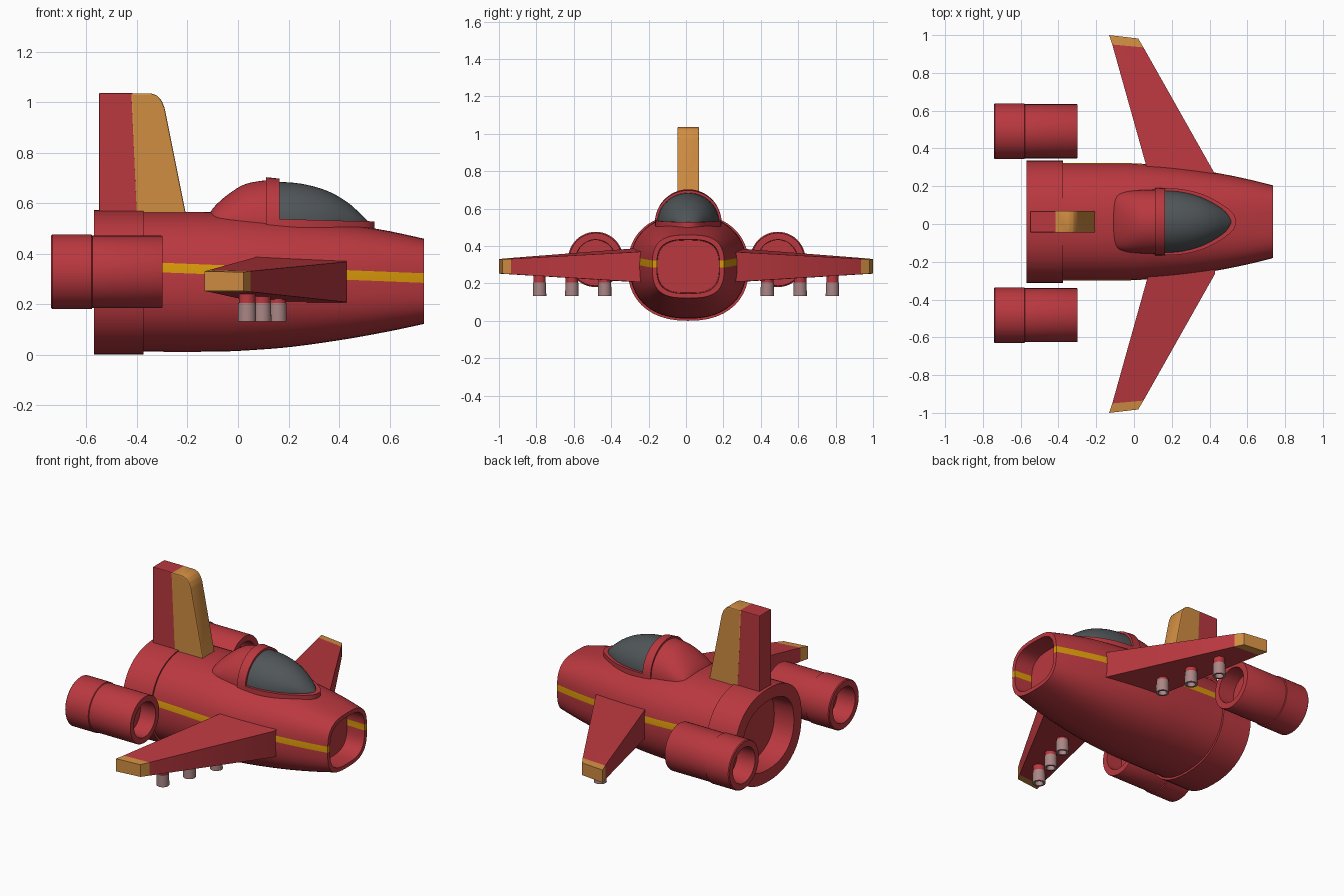
import bpy, bmesh, math

if "Cube" in bpy.data.objects:
    bpy.data.objects.remove(bpy.data.objects["Cube"])

C = 0.012  # the fuselage, canopy and fin sit slightly off the y axis


def material(name, rgb):
    m = bpy.data.materials.new(name)
    m.diffuse_color = (*rgb, 1)
    m.use_nodes = True
    m.node_tree.nodes["Principled BSDF"].inputs["Base Color"].default_value = m.diffuse_color
    return m


RED = material("red paint", (0.49, 0.040, 0.050))
GOLD = material("gold paint", (0.64, 0.27, 0.055))
STRIPE = material("stripe yellow", (0.70, 0.32, 0.003))
GLASS = material("dark glass", (0.080, 0.092, 0.098))
STEEL = material("dusty grey", (0.40, 0.235, 0.235))


def finish(name, bm, mats, angle=35):
    """Turn a bmesh into an object, smooth except over sharp edges."""
    bmesh.ops.recalc_face_normals(bm, faces=bm.faces)
    for f in bm.faces:
        f.smooth = True
    for e in bm.edges:
        e.smooth = e.calc_face_angle(0) < math.radians(angle)
    me = bpy.data.meshes.new(name)
    bm.to_mesh(me)
    bm.free()
    for m in mats:
        me.materials.append(m)
    ob = bpy.data.objects.new(name, me)
    bpy.context.collection.objects.link(ob)
    return ob


def loft(name, rings, mats, rule=None):
    """Skin closed rings, cap both ends; rule(ring, column) gives the material."""
    bm = bmesh.new()
    vs = [[bm.verts.new(p) for p in r] for r in rings]
    n = len(vs[0])
    for i in range(len(vs) - 1):
        for j in range(n):
            k = (j + 1) % n
            f = bm.faces.new((vs[i][j], vs[i][k], vs[i + 1][k], vs[i + 1][j]))
            f.material_index = rule(i, j) if rule else 0
    bm.faces.new(vs[0][::-1])
    cap = bm.faces.new(vs[-1])
    cap.material_index = rule(len(vs) - 2, 0) if rule else 0
    return finish(name, bm, mats)


def lathe(name, profile, centre, axis, mat, n=40):
    """Revolve (radius, position) pairs about an x or z axis."""
    x, y, z = centre
    rings = []
    for r, t in profile:
        ring = []
        for j in range(n):
            a = 2 * math.pi * j / n
            c, s = r * math.cos(a), r * math.sin(a)
            ring.append((t, y + c, z + s) if axis == 'x' else (x + c, y + s, t))
        rings.append(ring)
    return loft(name, rings, [mat])


def spline(pts, steps):
    """Catmull-Rom through station tuples."""
    out = []
    for i in range(len(pts) - 1):
        p0, p1, p2, p3 = pts[max(i - 1, 0)], pts[i], pts[i + 1], pts[min(i + 2, len(pts) - 1)]
        for s in range(steps):
            t = s / steps
            out.append(tuple(0.5 * (2 * b + (c - a) * t + (2 * a - 5 * b + 4 * c - d) * t * t
                                    + (3 * b - a - 3 * c + d) * t ** 3)
                             for a, b, c, d in zip(p0, p1, p2, p3)))
    return out + [pts[-1]]


SEG = 12  # columns above and below the stripe on each side


def hull_ring(x, half, zlo, zhi, n):
    """Superellipse section with one column per side following the stripe."""
    zc, b = (zlo + zhi) / 2, (zhi - zlo) / 2

    def angle(z):
        v = max(-1, min(1, (z - zc) / b))
        return math.asin(math.copysign(abs(v) ** (n / 2), v))
    mid = 0.345 - 0.04 * (max(x, -0.3) + 0.3)
    lo, hi = angle(mid - 0.019), angle(mid + 0.019)
    q = math.pi / 2
    angs = [-q + (lo + q) * i / SEG for i in range(SEG + 1)]
    angs += [hi + (q - hi) * i / SEG for i in range(SEG + 1)]
    side = [(half * max(math.cos(a), 0) ** (2 / n),
             zc + b * math.copysign(abs(math.sin(a)) ** (2 / n), a)) for a in angs]
    pts = [(x, C + y, z) for y, z in side]
    return pts + [(x, C - y, z) for y, z in side[-2:0:-1]]


def shrink(st, x, d):
    return (x, st[1] - d, st[2] + d, st[3] - d, st[4])


# Fuselage with open nose; stripe painted by column
stations = spline([(-0.40, 0.312, 0.012, 0.565, 2.3), (-0.1, 0.312, 0.012, 0.565, 2.3),
                   (0.05, 0.307, 0.018, 0.556, 2.35), (0.22, 0.292, 0.032, 0.54, 2.4),
                   (0.43, 0.26, 0.062, 0.517, 2.6), (0.6, 0.226, 0.093, 0.489, 2.8),
                   (0.737, 0.192, 0.122, 0.459, 3.0)], 4)
nose = stations[-1]
stations += [shrink(nose, 0.737, 0.024), shrink(nose, 0.62, 0.028)]
loft("fuselage", [hull_ring(*s) for s in stations], [RED, STRIPE],
     lambda i, j: 1 if j in (SEG, 3 * SEG + 1) else 0)

# Rear collar with recessed exhaust
back = (-0.57, 0.324, 0.0, 0.572, 2.3)
collar = [(-0.375, *back[1:]), back, shrink(back, -0.57, 0.075), shrink(back, -0.44, 0.08)]
loft("rear_collar", [hull_ring(*s) for s in collar], [RED])


def dome_ring(x, half, top, z0=0.525, zb=0.46, n=24):
    """Half-ellipse arch standing on a short vertical skirt."""
    arch = [(x, C + half * math.cos(math.pi * i / n),
             z0 + (top - z0) * math.sin(math.pi * i / n)) for i in range(n + 1)]
    return arch + [(x, C - half, zb), (x, C + half, zb)]


# Canopy: rear fairing, arch frame, glass and sill
fairing = spline([(-0.112, 0.11, 0.56), (-0.09, 0.142, 0.59), (-0.04, 0.16, 0.634),
                  (0.03, 0.167, 0.676), (0.12, 0.17, 0.692)], 4)
loft("canopy_fairing", [dome_ring(*s) for s in fairing], [RED])
loft("canopy_frame", [dome_ring(0.11, 0.178, 0.703), dome_ring(0.165, 0.178, 0.697)], [RED])
glass = spline([(0.15, 0.166, 0.685), (0.25, 0.158, 0.677), (0.35, 0.132, 0.65),
                (0.43, 0.092, 0.606), (0.485, 0.052, 0.558), (0.515, 0.008, 0.528)], 4)
loft("canopy_glass", [dome_ring(*s) for s in glass], [GLASS])
sill = spline([(0.15, 0.178, 0.538), (0.25, 0.173, 0.535), (0.35, 0.15, 0.532),
               (0.43, 0.114, 0.53), (0.5, 0.068, 0.529), (0.53, 0.036, 0.528),
               (0.54, 0.008, 0.528)], 4)
loft("canopy_sill", [[(x, C - w, 0.45), (x, C + w, 0.45), (x, C + w, t), (x, C - w, t)]
                     for x, w, t in sill], [RED])


def slab(name, outline, half, mat, bevel):
    """Extrude an xz outline across y with softened edges."""
    bm = bmesh.new()
    a = [bm.verts.new((x, C - half, z)) for x, z in outline]
    b = [bm.verts.new((x, C + half, z)) for x, z in outline]
    bm.faces.new(a)
    bm.faces.new(b[::-1])
    for i in range(len(a)):
        k = (i + 1) % len(a)
        bm.faces.new((a[i], b[i], b[k], a[k]))
    bmesh.ops.recalc_face_normals(bm, faces=bm.faces)
    bmesh.ops.bevel(bm, geom=bm.edges[:], offset=bevel, segments=2, profile=0.5, affect='EDGES')
    finish(name, bm, [mat], 20)


# Tail fin: red rudder and gold leading part
slab("rudder", [(-0.55, 0.50), (-0.39, 0.50), (-0.415, 1.036), (-0.55, 1.036)], 0.056, RED, 0.004)
slab("tail_fin", [(-0.40, 0.50), (-0.195, 0.50), (-0.211, 0.58), (-0.29, 0.975), (-0.302, 1.005),
                  (-0.32, 1.026), (-0.345, 1.035), (-0.424, 1.035)], 0.058, GOLD, 0.006)

for side, label in ((1, "left"), (-1, "right")):
    # Wing with gold tip: (leading x, y, trailing x, y, bottom z, top z)
    rings = []
    for lx, ly, tx, ty, zb, zt, zt2 in ((0.43, 0.22, 0.095, 0.20, 0.205, 0.372, 0.392),
                                        (0.43, 0.262, 0.07, 0.29, 0.208, 0.368, 0.386),
                                        (0.05, 0.935, -0.115, 0.95, 0.249, 0.331, 0.335),
                                        (0.022, 0.982, -0.132, 1.0, 0.252, 0.327, 0.33)):
        rings.append([(lx, side * ly, zb), (lx, side * ly, zt),
                      (tx, side * ty, zt2), (tx, side * ty, zb)])
    loft(label + "_wing", rings, [RED, GOLD], lambda i, j: 1 if i == 2 else 0)

    # Engine pod, hollow at both ends
    lathe(label + "_engine",
          [(0.104, -0.62), (0.108, -0.74), (0.143, -0.74), (0.148, -0.735), (0.148, -0.58),
           (0.143, -0.577), (0.143, -0.302), (0.141, -0.298), (0.106, -0.298), (0.104, -0.40)],
          (0, side * 0.487 + 0.004, 0.328), 'x', RED, 48)

    # Under-wing launchers: red mount and open grey tube
    for i, (x, y) in enumerate(((0.157, 0.435), (0.096, 0.61), (0.036, 0.783))):
        p = (x, side * y, 0)
        lathe(f"{label}_launcher_mount_{i + 1}", [(0.033, 0.19), (0.033, 0.27)], p, 'z', RED, 24)
        lathe(f"{label}_launcher_tube_{i + 1}",
              [(0.035, 0.205), (0.036, 0.132), (0.024, 0.132), (0.023, 0.165)], p, 'z', STEEL, 24)
